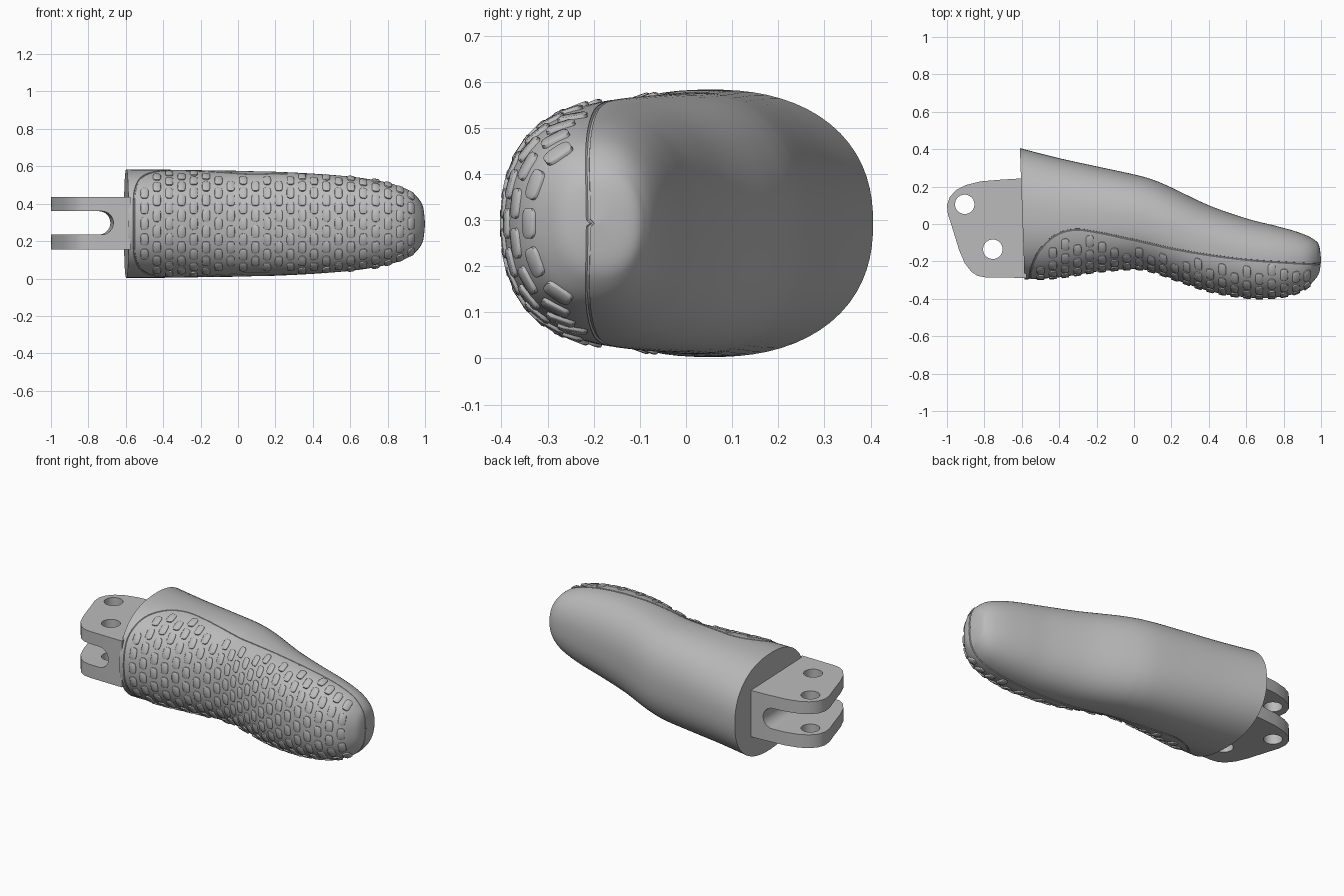
import bpy, bmesh, math
from mathutils import Vector

if "Cube" in bpy.data.objects:
    bpy.data.objects.remove(bpy.data.objects["Cube"], do_unlink=True)

grey = bpy.data.materials.new("plain_grey")
grey.use_nodes = True
grey.diffuse_color = (0.5, 0.5, 0.5, 1)
grey.node_tree.nodes["Principled BSDF"].inputs["Base Color"].default_value = (0.5, 0.5, 0.5, 1)

MID_Z = 0.293
POWER = 2.3


def spline(points, t):
    """Catmull-Rom value at t, counted in control points."""
    last = len(points) - 1
    i = max(0, min(int(t), last - 1))
    f = t - i
    p0, p1, p2, p3 = (Vector(points[max(0, min(k, last))]) for k in range(i - 1, i + 3))
    m1, m2 = (p2 - p0) / 2, (p3 - p1) / 2
    return (p1 * (2 * f**3 - 3 * f**2 + 1) + m1 * (f**3 - 2 * f**2 + f)
            + p2 * (3 * f**2 - 2 * f**3) + m2 * (f**3 - f**2))


def make_object(name, bm, smooth=True):
    bmesh.ops.recalc_face_normals(bm, faces=bm.faces[:])
    mesh = bpy.data.meshes.new(name)
    bm.to_mesh(mesh)
    bm.free()
    mesh.materials.append(grey)
    ob = bpy.data.objects.new(name, mesh)
    bpy.context.collection.objects.link(ob)
    return ob


def activate(ob):
    bpy.ops.object.select_all(action='DESELECT')
    ob.select_set(True)
    bpy.context.view_layer.objects.active = ob


def smooth(ob, degrees=32):
    activate(ob)
    bpy.ops.object.shade_smooth_by_angle(angle=math.radians(degrees))


def cut(ob, cutter):
    mod = ob.modifiers.new("cut", 'BOOLEAN')
    mod.operation = 'DIFFERENCE'
    mod.solver = 'EXACT'
    mod.object = cutter
    activate(ob)
    bpy.ops.object.modifier_apply(modifier=mod.name)
    bpy.data.objects.remove(cutter, do_unlink=True)


def prism(name, outline, offset):
    """Closed outline of 3D points, extruded by offset."""
    bm = bmesh.new()
    face = bm.faces.new([bm.verts.new(p) for p in outline])
    out = bmesh.ops.extrude_face_region(bm, geom=[face])
    bmesh.ops.translate(bm, vec=offset, verts=[v for v in out["geom"] if isinstance(v, bmesh.types.BMVert)])
    return make_object(name, bm)


# Body stations: x, front y, back y, half height
stations = [
    (-0.68, -0.298, 0.425, 0.291), (-0.6, -0.297, 0.403, 0.29), (-0.4, -0.285, 0.352, 0.289),
    (-0.2, -0.255, 0.308, 0.286), (0, -0.24, 0.265, 0.283), (0.1, -0.255, 0.237, 0.28),
    (0.2, -0.29, 0.195, 0.278), (0.4, -0.358, 0.1, 0.268), (0.6, -0.392, 0.03, 0.252),
    (0.75, -0.393, -0.008, 0.23), (0.85, -0.375, -0.035, 0.205), (0.92, -0.343, -0.06, 0.175),
    (0.965, -0.3, -0.085, 0.135), (0.99, -0.26, -0.115, 0.088), (1, -0.2, -0.19, 0.004)]
T_END = len(stations) - 1


def surface(t, a):
    x, front, back, h = spline(stations, t)
    c, s = math.cos(a), math.sin(a)
    r = (abs(c)**POWER + abs(s)**POWER) ** (-1 / POWER)
    return Vector((x, (front + back) / 2 + (back - front) / 2 * r * c, MID_Z + h * r * s))


def t_at(x):
    lo, hi = 0, T_END
    for _ in range(40):
        mid = (lo + hi) / 2
        lo, hi = (mid, hi) if spline(stations, mid)[0] < x else (lo, mid)
    return lo


# Body: lofted rounded sections, trimmed by a slanted plane at the root
SIDES, STEPS = 72, 6
bm = bmesh.new()
rings = [[bm.verts.new(surface(i / STEPS, 2 * math.pi * k / SIDES)) for k in range(SIDES)]
         for i in range(T_END * STEPS + 1)]
for a, b in zip(rings, rings[1:]):
    for k in range(SIDES):
        n = (k + 1) % SIDES
        bm.faces.new((a[k], a[n], b[n], b[k]))
bm.faces.new(rings[-1])
bmesh.ops.bisect_plane(bm, geom=bm.verts[:] + bm.edges[:] + bm.faces[:], plane_co=(-0.61, 0.405, 0),
                       plane_no=(-0.7, -0.025, 0), clear_outer=True)
bmesh.ops.holes_fill(bm, edges=[e for e in bm.edges if e.is_boundary], sides=0)
body = make_object("finger_body", bm)

# Pad border seen from above, laid on the body surface
border = [(-0.556, -0.3), (-0.55, -0.24), (-0.505, -0.14), (-0.42, -0.06), (-0.32, -0.03),
          (-0.2, -0.043), (0, -0.085), (0.2, -0.13), (0.4, -0.165), (0.6, -0.19),
          (0.8, -0.205), (0.92, -0.212), (0.97, -0.214), (0.9995, -0.212)]
flat = [spline(border, i / 14) for i in range((len(border) - 1) * 14 + 1)]
upper = []
for x, y in flat:
    _, front, back, h = spline(stations, t_at(x))
    u = min(1, abs(y - (front + back) / 2) / ((back - front) / 2))
    p = Vector((x, max(y, front), MID_Z + h * (1 - u**POWER) ** (1 / POWER)))
    if not upper or (p - upper[-1]).length > 0.008:
        upper.append(p)
lower = [Vector((p.x, p.y, 2 * MID_Z - p.z)) for p in reversed(upper)]
loop = []
for p in upper + lower:
    if not loop or (p - loop[-1]).length > 0.006:
        loop.append(p)
if (loop[0] - loop[-1]).length < 0.006:
    loop.pop()

# Groove around the pad
curve = bpy.data.curves.new("groove_cutter", 'CURVE')
curve.dimensions = '3D'
curve.bevel_depth = 0.005
curve.bevel_resolution = 1
path = curve.splines.new('POLY')
path.points.add(len(loop) - 1)
for point, p in zip(path.points, loop):
    point.co = (*p, 1)
path.use_cyclic_u = True
groove = bpy.data.objects.new("groove_cutter", curve)
bpy.context.collection.objects.link(groove)
activate(groove)
bpy.ops.object.convert(target='MESH')
groove = bpy.context.view_layer.objects.active
backup = body.data.copy()
cut(body, groove)
if len(body.data.polygons) < len(backup.polygons) * 0.9:
    body.data = backup
smooth(body)


# Grip tiles: staggered rounded blocks inside the border
def add_tile(bm, centre, u, v, n):
    rows = []
    for size, height in ((1, -0.012), (1, 0.004), (0.86, 0.007)):
        ring = []
        for k in range(16):
            a = 2 * math.pi * (k + 0.5) / 16
            c, s = math.cos(a), math.sin(a)
            du = 0.021 * math.copysign(abs(c)**0.6, c)
            dv = 0.033 * math.copysign(abs(s)**0.6, s)
            ring.append(bm.verts.new(centre + (u * du + v * dv) * size + n * height))
        rows.append(ring)
    for a, b in zip(rows, rows[1:]):
        for k in range(16):
            m = (k + 1) % 16
            bm.faces.new((a[k], a[m], b[m], b[k]))
    bm.faces.new(rows[-1])
    bm.faces.new(rows[0][::-1])


bm = bmesh.new()
t, column = t_at(-0.5), 0
while surface(t, math.pi).x < 0.96:
    for sign in (1, -1):
        a, walked = math.pi, 0
        target = 0.0425 if column % 2 else 0
        if column % 2 == 0 and sign < 0:
            target = 0.085
        old = surface(t, a)
        while abs(a - math.pi) < math.pi / 2:
            p = surface(t, a)
            walked += (p - old).length
            old = p
            if walked >= target:
                target += 0.085
                if min((Vector((p.x, p.y)) - q).length for q in flat) > 0.045:
                    v = (surface(t, a + 0.01) - surface(t, a - 0.01)).normalized()
                    u = (surface(t + 0.02, a) - surface(t - 0.02, a)).normalized()
                    n = u.cross(v).normalized()
                    if n.dot(p - Vector((p.x, -0.1, MID_Z))) < 0:
                        n = -n
                    near = max((q for q in flat if q.x <= p.x + 0.01), key=lambda q: q.x, default=None)
                    if near and p.y < near.y:
                        add_tile(bm, p, u, v, n)
            a += sign * 0.004
    start, step = surface(t, math.pi), t
    while (surface(step, math.pi) - start).length < 0.066 and step < T_END:
        step += 0.004
    t, column = step, column + 1
tiles = make_object("grip_tiles", bm)
smooth(tiles, 50)

# Hinge lug: extruded side profile with a slot and two pin holes
profile = [(-0.575, 0.245), (-0.7, 0.238), (-0.82, 0.228), (-0.9, 0.208), (-0.95, 0.182), (-0.985, 0.145),
           (-1, 0.1), (-0.995, 0.05), (-0.975, -0.01), (-0.935, -0.14), (-0.905, -0.21),
           (-0.87, -0.255), (-0.835, -0.278), (-0.79, -0.286), (-0.575, -0.288)]
lug = prism("hinge_lug", [(x, y, 0.155) for x, y in profile], (0, 0, 0.28))

arc = [(-0.75 + 0.0625 * math.cos(a), 0.2975 + 0.0625 * math.sin(a))
       for a in (math.pi * (i / 16 - 0.5) for i in range(17))]
slot = [(-1.2, 0.235)] + arc + [(-1.2, 0.36)]
cut(lug, prism("slot_cutter", [(x, 0.4, z) for x, z in slot], (0.025, -0.8, 0)))
for x, y in ((-0.905, 0.105), (-0.755, -0.135)):
    circle = [(x + 0.052 * math.cos(a), y + 0.052 * math.sin(a), 0)
              for a in (math.pi * k / 20 for k in range(40))]
    cut(lug, prism("pin_hole_cutter", circle, (0, 0, 0.6)))
smooth(lug)
